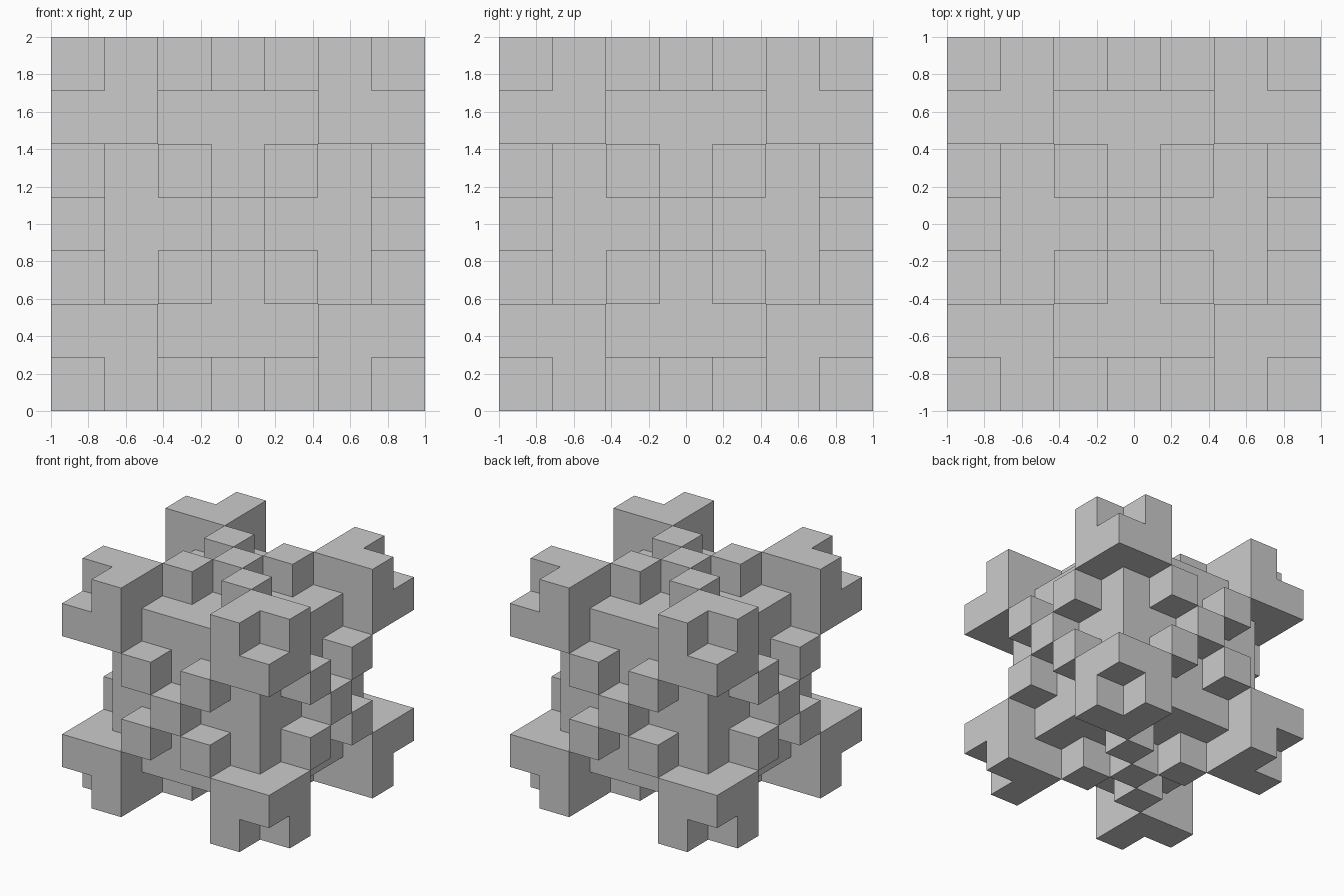
import bpy
import bmesh
from itertools import product
from mathutils import Vector

if "Cube" in bpy.data.objects:
    bpy.data.objects.remove(bpy.data.objects["Cube"])

U = 2 / 7                      # edge of one grid cell, 7 cells per side
R = range(-3, 4)


def part_of(cell):
    """Which part fills a grid cell (None = empty)."""
    a, b, c = sorted(abs(v) for v in cell)
    if c <= 2:
        return "core_block"                       # solid 5x5x5 core
    if a >= 2 and (a, b, c) != (3, 3, 3):
        return "notched_corners"                  # 2x2x2 corners, tip removed
    if (a, b, c) in ((0, 0, 3), (1, 1, 3)):
        return "face_studs"                       # five studs per face
    return None


def build(name):
    """Make one part from its cells, keeping only the outside faces."""
    bm = bmesh.new()
    verts = {}

    def vert(p):
        key = tuple(round(2 * v) for v in p)
        if key not in verts:
            verts[key] = bm.verts.new(p * U + Vector((0, 0, 1)))
        return verts[key]

    for cell in product(R, R, R):
        if part_of(cell) != name:
            continue
        for axis, sign in product(range(3), (-1, 1)):
            n = Vector((0, 0, 0))
            n[axis] = sign
            centre = Vector(cell)
            if part_of(tuple(int(v) for v in centre + n)) and \
                    max(abs(v) for v in centre + n) <= 3:
                continue
            s = Vector((0, 0, 0))
            s[(axis + 1) % 3] = 0.5
            t = n.cross(s)
            mid = centre + n * 0.5
            bm.faces.new([vert(mid + o) for o in (-s - t, s - t, s + t, t - s)])

    mesh = bpy.data.meshes.new(name)
    bm.to_mesh(mesh)
    bm.free()
    bpy.context.collection.objects.link(bpy.data.objects.new(name, mesh))


for part in ("core_block", "notched_corners", "face_studs"):
    build(part)
